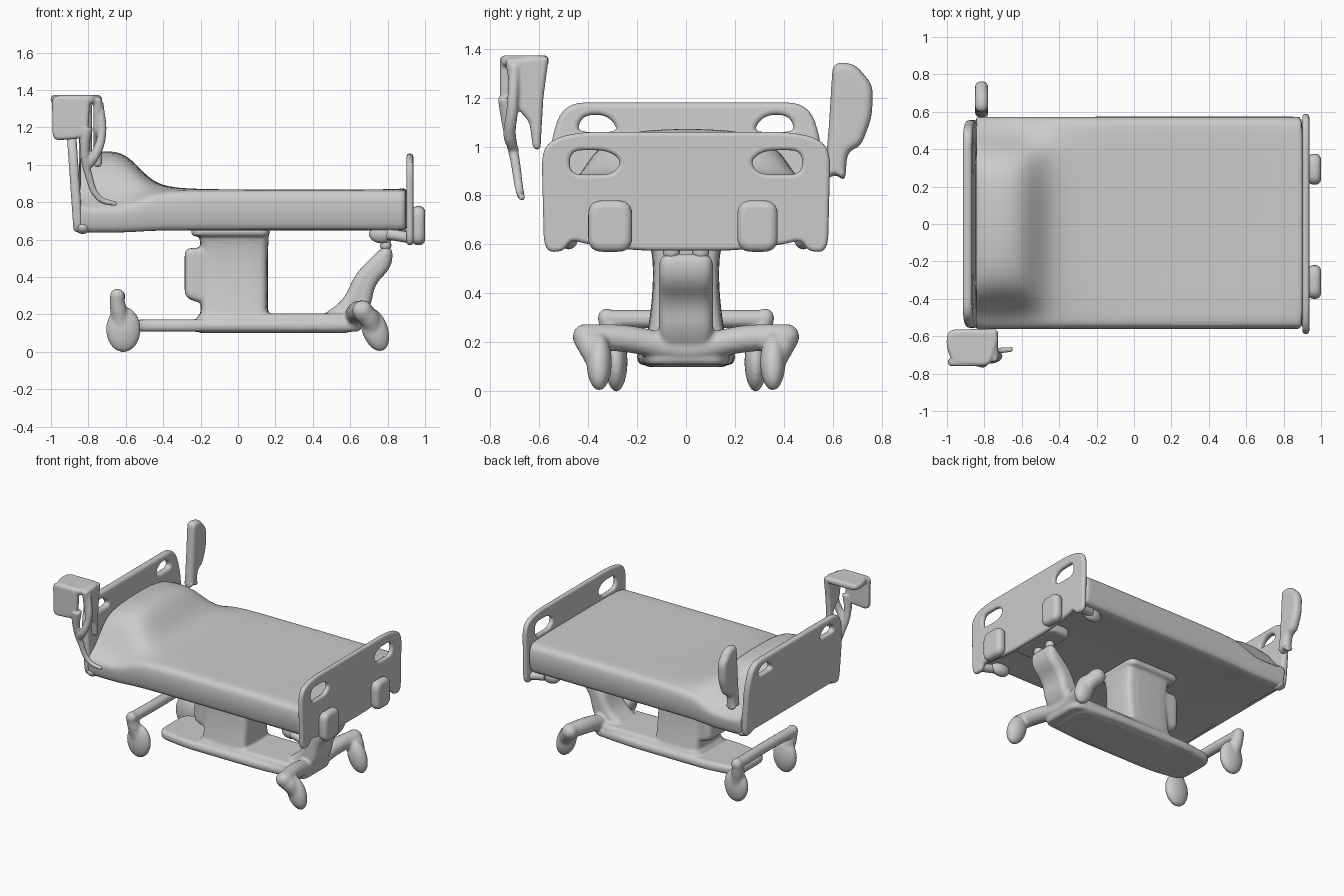
import bpy, bmesh, math
from mathutils import Vector, Matrix

if "Cube" in bpy.data.objects:
    bpy.data.objects.remove(bpy.data.objects["Cube"])

AXES = {'x': ((0, 1, 0), (0, 0, 1), (1, 0, 0)),
        'y': ((1, 0, 0), (0, 0, 1), (0, -1, 0)),
        'z': ((1, 0, 0), (0, 1, 0), (0, 0, 1))}


def finish(ob, angle=55):
    bpy.ops.object.select_all(action='DESELECT')
    bpy.context.view_layer.objects.active = ob
    ob.select_set(True)
    if ob.type != 'MESH':
        bpy.ops.object.convert(target='MESH')
        ob = bpy.context.view_layer.objects.active
    bpy.ops.object.shade_smooth_by_angle(angle=math.radians(angle))
    return ob


def rounded(pts, r, n=6):
    out = []
    for i, p in enumerate(pts):
        p, a, b = Vector(p), Vector(pts[i - 1]), Vector(pts[(i + 1) % len(pts)])
        s = p + (a - p).normalized() * min(r, (a - p).length * .48)
        e = p + (b - p).normalized() * min(r, (b - p).length * .48)
        for k in range(n + 1):
            t = k / n
            out.append(s * (1 - t) ** 2 + p * 2 * t * (1 - t) + e * t * t)
    return out


def panel(name, outline, axis, pos, thick, bevel=.015, r=.05, holes=(), lean=0):
    """Rounded flat outline with holes, thickened along an axis."""
    cu = bpy.data.curves.new(name, 'CURVE')
    cu.dimensions, cu.fill_mode = '2D', 'BOTH'
    for loop, rad in [(outline, r)] + [(h, .05) for h in holes]:
        pts = rounded(loop, rad)
        sp = cu.splines.new('POLY')
        sp.points.add(len(pts) - 1)
        for q, p in zip(sp.points, pts):
            q.co = (p.x, p.y, 0, 1)
        sp.use_cyclic_u = True
    cu.extrude, cu.bevel_depth = max(thick / 2 - bevel, 0), bevel
    cu.bevel_resolution, cu.offset = 3, -bevel
    ob = bpy.data.objects.new(name, cu)
    bpy.context.collection.objects.link(ob)
    ob = finish(ob)
    m = Matrix(AXES[axis]).transposed().to_4x4()
    m.translation = Vector(AXES[axis][2]) * (-pos if axis == 'y' else pos)
    ob.data.transform(m)
    for v in ob.data.vertices:
        v.co.x += lean * (v.co.z - .9)
    return ob


def tube(name, pts, radii):
    """Smooth tapered tube through points."""
    cu = bpy.data.curves.new(name, 'CURVE')
    cu.dimensions, cu.bevel_depth, cu.bevel_resolution = '3D', 1, 5
    cu.use_fill_caps = True
    sp = cu.splines.new('BEZIER')
    sp.bezier_points.add(len(pts) - 1)
    for b, p, r in zip(sp.bezier_points, pts, radii):
        b.co, b.radius = p, r
        b.handle_left_type = b.handle_right_type = 'AUTO'
    ob = bpy.data.objects.new(name, cu)
    bpy.context.collection.objects.link(ob)
    return finish(ob)


def blob(name, loc, size, tilt=0):
    bpy.ops.mesh.primitive_uv_sphere_add(segments=24, ring_count=14, location=loc, rotation=(0, tilt, 0))
    ob = bpy.context.object
    ob.name, ob.scale = name, size
    return finish(ob)


def loft(name, rings, levels=2):
    bm = bmesh.new()
    vs = [[bm.verts.new(p) for p in ring] for ring in rings]
    n = len(vs[0])
    for a, b in zip(vs, vs[1:]):
        for i in range(n):
            bm.faces.new((a[i], a[(i + 1) % n], b[(i + 1) % n], b[i]))
    bm.faces.new(vs[0][::-1])
    bm.faces.new(vs[-1])
    bmesh.ops.recalc_face_normals(bm, faces=bm.faces)
    me = bpy.data.meshes.new(name)
    bm.to_mesh(me)
    ob = bpy.data.objects.new(name, me)
    bpy.context.collection.objects.link(ob)
    mod = ob.modifiers.new('smooth', 'SUBSURF')
    mod.levels = mod.render_levels = levels
    return finish(ob)


def fuse(name, parts, voxel=.01, smooth=3):
    """Join parts and melt them into one soft skin."""
    bpy.ops.object.select_all(action='DESELECT')
    for p in parts:
        p.select_set(True)
    bpy.context.view_layer.objects.active = parts[0]
    bpy.ops.object.convert(target='MESH')
    bpy.ops.object.join()
    ob = bpy.context.view_layer.objects.active
    ob.name = name
    m = ob.modifiers.new('skin', 'REMESH')
    m.mode, m.voxel_size, m.use_smooth_shade = 'VOXEL', voxel, True
    s = ob.modifiers.new('soften', 'SMOOTH')
    s.factor, s.iterations = .5, smooth


def mirror_y(pts):
    return pts + [(-a, b) for a, b in reversed(pts)]


# Mattress: flat section blending into a raised pillow section at the head
flat = [(-.3, .668), (-.49, .645), (-.54, .655), (-.552, .70), (-.562, .75), (-.562, .82), (-.545, .862), (-.49, .868), (-.38, .868), (-.2, .867)]
head = [(-.3, .655), (-.49, .635), (-.54, .64), (-.555, .68), (-.56, .72), (-.562, .75), (-.54, .78), (-.46, .83), (-.36, 1.02), (-.2, 1.075)]
rings = []
for x, t in [(-.85, .8), (-.84, .85), (-.81, .93), (-.74, 1), (-.66, 1), (-.59, .88), (-.52, .52), (-.45, .2),
             (-.37, .07), (-.25, .02), (0, 0), (.4, 0), (.75, 0), (.89, .03), (.905, .03)]:
    half = [(a[0] * (1 - t) + b[0] * t, a[1] * (1 - t) + b[1] * t) for a, b in zip(flat, head)]
    rings.append([(x, y + (.012 if y > 0 else 0), z) for y, z in mirror_y(half)])
loft('mattress', rings)

# Headboard and footboard with handle holes
h_out = mirror_y([(-.41, .66), (-.47, .66), (-.49, .64), (-.555, .64), (-.555, 1.02), (-.50, 1.18)])
h_hole = [(.27, 1.06), (.45, 1.06), (.42, 1.13), (.32, 1.13)]
panel('headboard', h_out, 'x', -.872, .05, .02, .09,
      [h_hole, [(-y, z) for y, z in h_hole]], lean=-.07)
f_out = mirror_y([(-.2, .575), (-.4, .60), (-.47, .62), (-.50, .57), (-.58, .57), (-.59, .98), (-.54, 1.035), (-.42, 1.06)])
f_hole = [(.26, .94), (.30, .885), (.475, .885), (.475, .985), (.32, .985)]
panel('footboard', f_out, 'x', .919, .036, .016, .07,
      [f_hole, [(-y, z) for y, z in f_hole]])

# Bumpers on the footboard, brackets under the corners
for y0, y1 in ((-.40, -.22), (.21, .375)):
    panel('foot_bumper', [(y0, .57), (y1, .57), (y1, .78), (y0, .78)], 'x', .965, .07, .03, .06)
for s in (-1, 1):
    blob('head_corner', (-.83, s * .51, .665), (.04, .05, .035))
    blob('foot_bracket', (.77, s * .48, .63), (.07, .04, .05))
    tube('foot_bracket_arm', [(.8, s * .50, .63), (.86, s * .51, .62), (.92, s * .52, .61)], [.03, .03, .03])
    blob('strut_joint', (.79, s * .06, .57), (.03, .035, .035))
panel('strut_mount', [(.72, -.2), (.9, -.2), (.9, .2), (.72, .2)], 'z', .63, .07, .025, .05)

base = []
# Base plate
base.append(panel('base_plate', [(-.55, -.16), (-.3, -.2), (.3, -.2), (.66, -.17), (.66, .17), (.3, .2), (-.3, .2), (-.55, .16)],
                  'z', .14, .065, .025, .08))
base.append(panel('base_deck', [(-.22, -.18), (.6, -.17), (.6, .17), (-.22, .18)], 'z', .152, .105, .03, .08))

# Lift column with motor housing and top plate
col = []
for z, hx, hy in [(.12, .19, .18), (.2, .18, .165), (.3, .18, .148), (.42, .18, .135), (.55, .18, .135), (.60, .185, .15), (.67, .19, .16)]:
    sq = rounded([(-hx, -hy), (hx, -hy), (hx, hy), (-hx, hy)], .05, 2)
    col.append([(p.x - .02, p.y, z) for p in sq])
base.append(loft('lift_column', col, 1))
base.append(panel('motor_housing', [(-.285, .29), (-.2, .26), (-.1, .26), (-.1, .555), (-.285, .555)], 'y', 0, .25, .03, .04))
base.append(panel('column_top', [(-.25, -.18), (.17, -.18), (.17, .18), (-.25, .18)], 'z', .643, .05, .02, .06))

# Foot-end strut rising to the bed frame
base.append(panel('lift_strut', [(.44, .19), (.56, .27), (.63, .42), (.78, .57), (.83, .55), (.82, .45), (.73, .36), (.71, .24), (.64, .14), (.5, .14)],
                  'y', 0, .22, .04, .06))

# Legs and casters
base.append(tube('foot_crossbar', [(.67, -.41, .222), (.64, -.25, .215), (.62, 0, .175), (.64, .25, .215), (.67, .41, .222)],
                 [.054, .056, .055, .056, .054]))
for s in (-1, 1):
    base.append(blob('foot_end', (.665, s * .415, .222), (.055, .048, .052)))
    base.append(tube('foot_leg', [(.66, s * .41, .22), (.70, s * .385, .18), (.735, s * .355, .10)], [.054, .056, .044]))
    base.append(blob('foot_caster', (.732, s * .355, .12), (.07, .052, .122), math.radians(-20)))
fuse('base_frame', base)

# Head-end crossbar and casters
axle = [tube('head_crossbar', [(-.645, -.32, .295), (-.64, 0, .295), (-.645, .32, .295)], [.038, .038, .038])]
for s in (-1, 1):
    axle.append(blob('head_end', (-.645, s * .325, .297), (.04, .036, .042)))
    axle.append(tube('head_leg', [(-.65, s * .325, .305), (-.64, s * .305, .23), (-.62, s * .285, .12)], [.036, .045, .042]))
    axle.append(blob('head_caster', (-.613, s * .285, .12), (.093, .046, .122)))
fuse('head_axle', axle)

# Upright paddle at the far head corner
fuse('far_paddle', [
    panel('paddle', [(.60, 1.345), (.69, 1.34), (.765, 1.25), (.76, 1.12), (.715, 1.0), (.66, .98), (.65, .85), (.615, .89), (.565, .86), (.585, 1.1)],
          'x', -.815, .07, .03, .04)], .009, 3)

# Hooded bracket at the near head corner
near = [panel('near_hood', [(-.995, -.565), (-.76, -.56), (-.72, -.61), (-.77, -.76), (-.97, -.75), (-1.005, -.65)],
              'z', 1.35, .045, .018, .04),
        panel('near_plate', [(-.995, 1.37), (-.79, 1.37), (-.80, 1.18), (-.84, 1.14), (-.99, 1.13)], 'y', -.738, .045, .018, .04),
        panel('near_fin', [(-.74, 1.36), (-.56, 1.37), (-.583, 1.2), (-.595, .985), (-.625, .99), (-.64, 1.1), (-.71, 1.18)],
              'x', -.75, .045, .018, .02),
        tube('near_strand', [(-.81, -.735, 1.2), (-.82, -.725, 1.08), (-.80, -.70, .95), (-.74, -.68, .82), (-.65, -.67, .79)],
             [.035, .025, .02, .017, .013]),
        tube('near_loop', [(-.74, -.7, 1.33), (-.73, -.71, 1.15), (-.77, -.72, 1.04), (-.81, -.70, .98)], [.022, .024, .026, .018])]
fuse('near_bracket', near, .007, 2)
